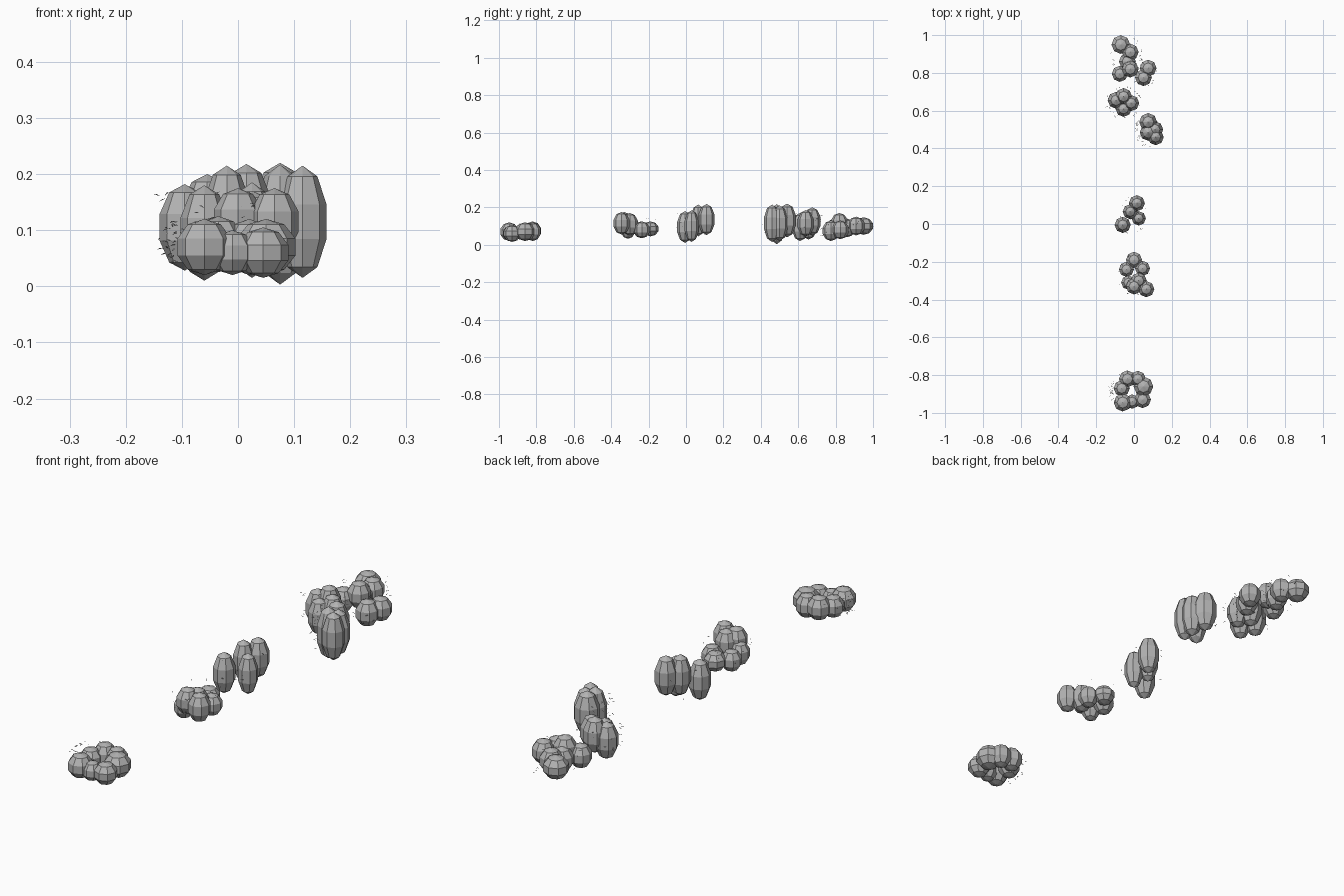
import bpy
import bmesh
import random
from math import cos, sin, pi
from mathutils import Matrix, Vector

if "Cube" in bpy.data.objects:
    bpy.data.objects.remove(bpy.data.objects["Cube"], do_unlink=True)

random.seed(4)
UNIT = 0.01          # puff tables are written in hundredths

stone_grey = bpy.data.materials.new("stone_grey")
stone_grey.use_nodes = True
grey = (0.45, 0.45, 0.45, 1)
stone_grey.diffuse_color = grey
stone_grey.node_tree.nodes["Principled BSDF"].inputs["Base Color"].default_value = grey


def finish(bm, name):
    """Turn a bmesh into a flat shaded grey object."""
    mesh = bpy.data.meshes.new(name)
    bm.to_mesh(mesh)
    bm.free()
    mesh.materials.append(stone_grey)
    obj = bpy.data.objects.new(name, mesh)
    bpy.context.collection.objects.link(obj)
    return obj


def add_puff(bm, x, y, z, radius, half_height):
    """Add one faceted egg with its poles along z."""
    place = Matrix.Translation(Vector((x, y, z)) * UNIT)
    size = Matrix.Diagonal((radius * UNIT, radius * UNIT, half_height * UNIT, 1))
    bmesh.ops.create_uvsphere(bm, u_segments=8, v_segments=5, radius=1,
                              matrix=place @ size)


def build_puffs(name, puffs):
    bm = bmesh.new()
    for puff in puffs:
        add_puff(bm, *puff)
    return finish(bm, name)


def build_shards(name, center, spread, count, side=None):
    """Scatter tiny flat slivers around a cluster, optionally on one side."""
    bm = bmesh.new()
    middle = Vector(center) * UNIT
    reach = Vector(spread) * UNIT
    for _ in range(count):
        angle = random.uniform(0, 2 * pi) if side is None else random.gauss(side, 0.5)
        ring = random.uniform(0.85, 1.05)
        spot = middle + Vector((reach.x * ring * cos(angle),
                                reach.y * ring * sin(angle),
                                reach.z * random.uniform(-1, 1)))
        along = Vector((random.uniform(-1, 1), random.uniform(-1, 1),
                        random.uniform(-0.4, 0.4))).normalized() * 0.007
        across = along.cross(Vector((0, 0, 1))).normalized() * 0.002
        lift = Vector((0, 0, 0.002))
        corners = [spot - along, spot + across, spot + along, spot + lift]
        verts = [bm.verts.new(c) for c in corners]
        for trio in ((0, 2, 1), (0, 1, 3), (1, 2, 3), (2, 0, 3)):
            bm.faces.new([verts[i] for i in trio])
    return finish(bm, name)


# Low, wide cluster at the front
build_puffs("front_cluster", [
    (-6, -94.5, 7, 5, 5), (-1, -94, 6, 4, 4), (4.5, -93, 6, 4.7, 4.5),
    (5, -86, 7, 5.5, 5), (2, -82, 7, 4.5, 5), (-3.5, -82, 7.5, 4.7, 5),
    (-6.5, -87, 7, 4.5, 4.5)])
build_shards("front_shards", (-2, -88, 8), (11, 10, 4), 30, side=pi)

# Mixed cluster with one taller puff
build_puffs("front_middle_cluster", [
    (0, -19, 8.5, 4.5, 4), (-4, -24, 8, 4.2, 4.5), (4.5, -23.5, 8, 4.2, 4.5),
    (-3, -31, 8, 4, 4.8), (0, -33, 12, 4.5, 5.5), (2.5, -30, 11, 4.5, 6),
    (6.5, -34.5, 11.5, 4.5, 6)])
build_shards("front_middle_shards", (0, -27, 11), (8, 11, 4), 22)

# Tall eggs in the middle
build_puffs("middle_cluster", [
    (-6, -0.5, 9.5, 4.5, 8.5), (2.5, 3, 10, 4, 8.5),
    (-2, 6.5, 13, 4.2, 8.5), (1.5, 11, 13.5, 4.5, 8.3)])
build_shards("middle_shards", (-1, 4, 11), (7, 10, 6), 14)

# Tallest eggs on the left
build_puffs("left_cluster", [
    (7.5, 54, 13, 5, 9), (7.5, 48.5, 11, 4.7, 10.7),
    (11, 50, 11.5, 4.7, 9.5), (11.5, 46, 11.5, 4.5, 10)])
build_shards("left_shards", (9, 50, 13), (8, 9.5, 6), 24, side=pi)
build_shards("left_outer_shards", (9, 49, 11), (6, 8, 6), 8)

# Rounded cluster on the right
build_puffs("right_cluster", [
    (-5.5, 67.5, 12.5, 4.7, 7.5), (-9.5, 65.5, 10.5, 4.7, 7.7),
    (-1.5, 64, 11.5, 4.5, 7), (-5.5, 61, 9.5, 4.5, 7.5)])
build_shards("right_shards", (-5.5, 64.5, 11), (9, 8.5, 6), 34)

# Long trailing cluster at the back
build_puffs("back_cluster", [
    (-7, 95, 10, 5.2, 4.7), (-2, 91, 10, 4.7, 5), (-3.5, 86, 9, 4.7, 5),
    (-7.5, 79.5, 9, 4.5, 5), (-2, 82, 11.5, 4.7, 5.5),
    (7.5, 82.5, 8, 4.7, 5), (5, 77.5, 7.5, 4.7, 5.5)])
build_shards("back_shards", (-4, 89, 10), (8, 11, 4), 34)
build_shards("back_left_shards", (5, 80, 8), (7.5, 7, 4), 18)
